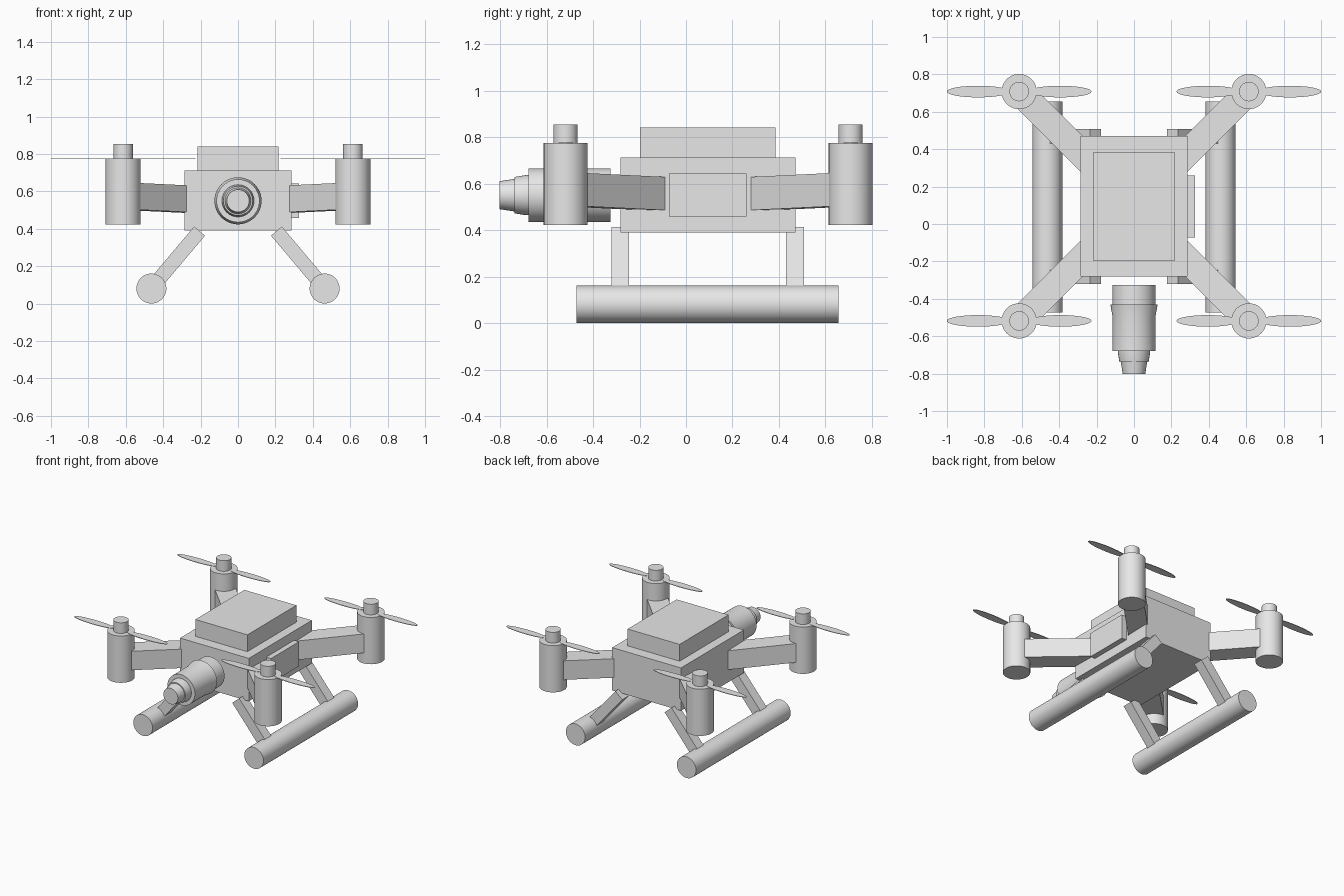
import bpy, bmesh, math
from mathutils import Matrix, Vector

old = bpy.data.objects.get("Cube")
if old:
    bpy.data.objects.remove(old)

grey = bpy.data.materials.new("light_grey")
grey.use_nodes = True
colour = (0.8, 0.8, 0.8, 1)
grey.diffuse_color = colour
grey.node_tree.nodes["Principled BSDF"].inputs["Base Color"].default_value = colour

MID = 0.095  # y of the airframe centre


def finish(name, bm, smooth=False):
    bmesh.ops.recalc_face_normals(bm, faces=bm.faces)
    mesh = bpy.data.meshes.new(name)
    bm.to_mesh(mesh)
    bm.free()
    mesh.materials.append(grey)
    ob = bpy.data.objects.new(name, mesh)
    bpy.context.collection.objects.link(ob)
    if smooth:
        bpy.ops.object.select_all(action="DESELECT")
        ob.select_set(True)
        bpy.context.view_layer.objects.active = ob
        bpy.ops.object.shade_smooth_by_angle(angle=math.radians(35))
    return ob


def box(name, lo, hi):
    lo, hi = Vector(lo), Vector(hi)
    bm = bmesh.new()
    bmesh.ops.create_cube(bm, size=1, matrix=Matrix.Translation((lo + hi) / 2)
                          @ Matrix.Diagonal((*(hi - lo), 1)))
    return finish(name, bm)


def beam(name, a, b, width, height):
    """Square-ended bar from a to b; width lies level, height across it."""
    a, b = Vector(a), Vector(b)
    along = (b - a).normalized()
    side = Vector((0, 0, 1)).cross(along).normalized()
    up = along.cross(side)
    turn = Matrix((along, side, up)).transposed().to_4x4()
    bm = bmesh.new()
    bmesh.ops.create_cube(bm, size=1, matrix=Matrix.Translation((a + b) / 2) @ turn
                          @ Matrix.Diagonal(((b - a).length, width, height, 1)))
    return finish(name, bm)


def lathe(name, profile, centre, along_y=False, sides=48):
    """Turn (radius, distance) points around z, or around y."""
    bm = bmesh.new()
    rings = []
    for r, d in profile:
        ring = []
        for i in range(sides):
            t = math.tau * i / sides
            c, s = r * math.cos(t), r * math.sin(t)
            p = Vector((c, d, s)) if along_y else Vector((c, s, d))
            ring.append(bm.verts.new(p + Vector(centre)))
        rings.append(ring)
    for low, high in zip(rings, rings[1:]):
        for i in range(sides):
            j = (i + 1) % sides
            bm.faces.new((low[i], low[j], high[j], high[i]))
    bm.faces.new(rings[0])
    bm.faces.new(rings[-1])
    return finish(name, bm, True)


def propeller(name, x, y, z):
    """Two thin oval blades."""
    bm = bmesh.new()
    for side in (-1, 1):
        bmesh.ops.create_cone(bm, cap_ends=True, segments=32, radius1=1, radius2=1, depth=1,
                              matrix=Matrix.Translation((x + side * 0.22, y, z))
                              @ Matrix.Diagonal((0.167, 0.031, 0.004, 1)))
    return finish(name, bm)


# Airframe
box("body", (-0.287, -0.281, 0.39), (0.287, 0.47, 0.713))
box("battery_cover", (-0.217, -0.198, 0.71), (0.217, 0.386, 0.84))
box("side_panel", (0.28, -0.073, 0.458), (0.327, 0.26, 0.643))

# Arms, motors and propellers
for sx, side in ((-1, "right"), (1, "left")):
    for sy, end in ((-1, "front"), (1, "back")):
        tag = end + "_" + side
        d = Vector((sx, sy, 0)).normalized()
        hub = Vector((0, MID, 0))
        beam("arm_" + tag, hub + d * 0.22 + Vector((0, 0, 0.553)),
             hub + d * 0.83 + Vector((0, 0, 0.574)), 0.144, 0.143)
        x, y = sx * 0.614, MID + sy * 0.613
        lathe("motor_" + tag, [(0.094, 0.422), (0.094, 0.775)], (x, y, 0))
        lathe("motor_cap_" + tag, [(0.052, 0.77), (0.052, 0.855)], (x, y, 0))
        propeller("propeller_" + tag, x, y, 0.775)

        # Landing strut
        ys = MID - 0.002 + sy * 0.376
        beam("strut_" + tag, (sx * 0.2055, ys, 0.388), (sx * 0.463, ys, 0.083), 0.076, 0.076)

    # Landing skid
    lathe("skid_" + side, [(0.08, -0.472), (0.08, 0.656)], (sx * 0.463, 0, 0.081), True)

# Camera
lathe("camera_barrel", [(0.115, -0.325), (0.115, -0.43), (0.126, -0.43), (0.115, -0.495),
                        (0.115, -0.678)], (0, 0, 0.55), True)
lathe("camera_lens", [(0.086, -0.67), (0.086, -0.69), (0.078, -0.738), (0.07, -0.738),
                      (0.06, -0.803)], (0, 0, 0.55), True)
